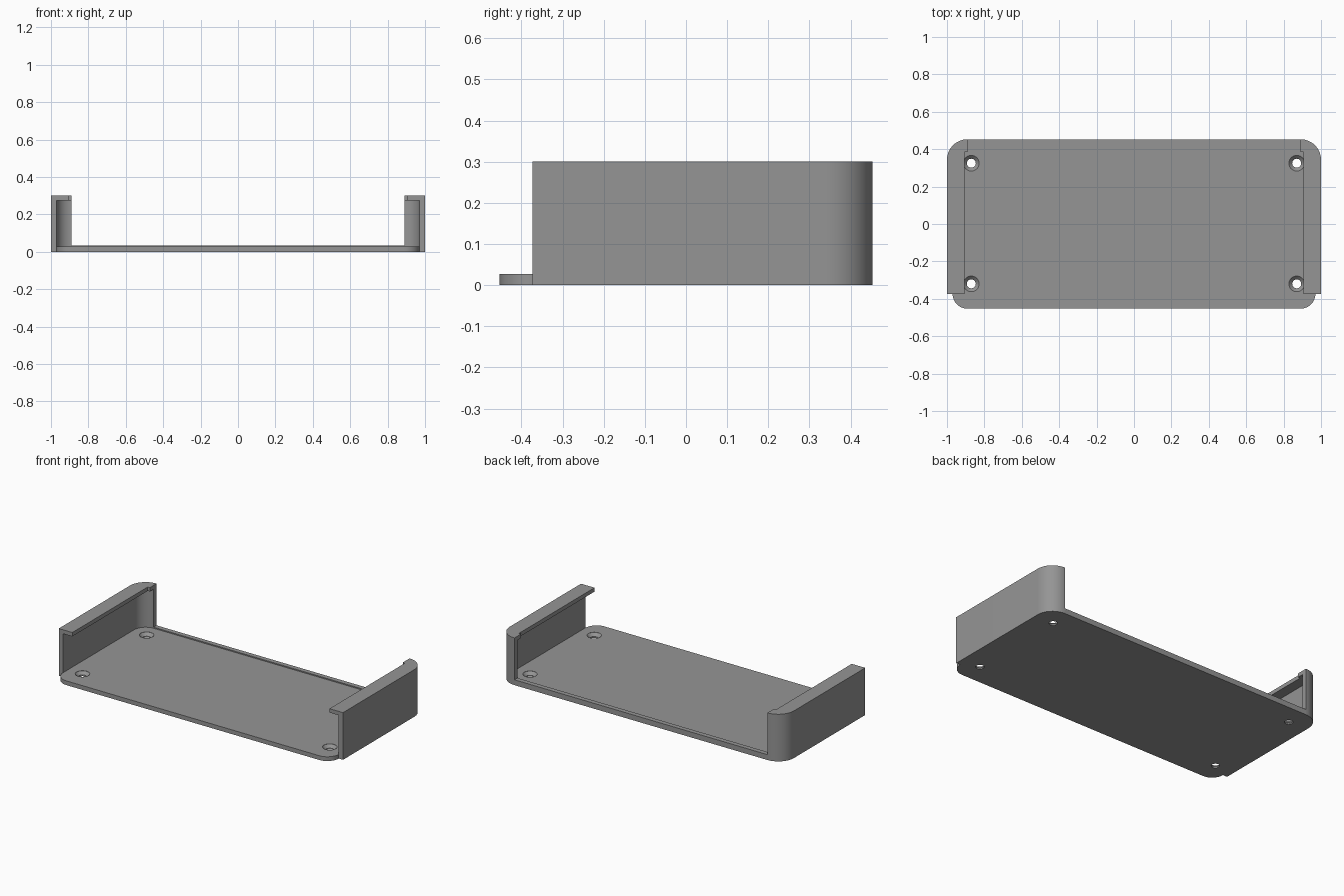
import bpy, bmesh, math

if "Cube" in bpy.data.objects:
    bpy.data.objects.remove(bpy.data.objects["Cube"])

grey = bpy.data.materials.new("mid grey")
grey.diffuse_color = (0.30, 0.30, 0.30, 1)
grey.use_nodes = True
grey.node_tree.nodes["Principled BSDF"].inputs["Base Color"].default_value = grey.diffuse_color

# Main sizes
CX, BACK, FRONT = 0.89, 0.343, -0.373   # corner arc centres
R_OUT, R_IN = 0.11, 0.08                # outer and inner corner radius
FLOOR, TOP, LIP = 0.027, 0.30, 0.275


def arc(cx, cy, r, a0, a1, n=14):
    """Points on an arc, angles in degrees."""
    return [(cx + r * math.cos(math.radians(a0 + (a1 - a0) * i / n)),
             cy + r * math.sin(math.radians(a0 + (a1 - a0) * i / n)))
            for i in range(n + 1)]


def finish(name, bm):
    bmesh.ops.recalc_face_normals(bm, faces=bm.faces)
    mesh = bpy.data.meshes.new(name)
    bm.to_mesh(mesh)
    bm.free()
    mesh.materials.append(grey)
    ob = bpy.data.objects.new(name, mesh)
    bpy.context.collection.objects.link(ob)
    return ob


def smooth(ob):
    bpy.ops.object.select_all(action='DESELECT')
    ob.select_set(True)
    bpy.context.view_layer.objects.active = ob
    bpy.ops.object.shade_smooth_by_angle(angle=math.radians(30))


def prism(name, outline, z0, z1):
    """Upright prism from a flat outline."""
    bm = bmesh.new()
    face = bm.faces.new([bm.verts.new((x, y, z0)) for x, y in outline])
    res = bmesh.ops.extrude_face_region(bm, geom=[face])
    verts = [v for v in res["geom"] if isinstance(v, bmesh.types.BMVert)]
    bmesh.ops.translate(bm, verts=verts, vec=(0, 0, z1 - z0))
    return finish(name, bm)


# Floor plate with four rounded corners
floor = prism("floor_plate",
              arc(CX, BACK, R_IN, 0, 90) + arc(-CX, BACK, R_IN, 90, 180)
              + arc(-CX, FRONT, R_IN, 180, 270) + arc(CX, FRONT, R_IN, 270, 360),
              0, FLOOR)

# Countersunk screw holes
bm = bmesh.new()
SEG = 32
for hx in (-0.87, 0.87):
    for hy in (-0.32, 0.325):
        rings = []
        for r, z in ((0.024, -0.02), (0.024, 0.008), (0.042, 0.026), (0.042, 0.05)):
            rings.append([bm.verts.new((hx + r * math.cos(2 * math.pi * i / SEG),
                                        hy + r * math.sin(2 * math.pi * i / SEG), z))
                          for i in range(SEG)])
        for low, high in zip(rings, rings[1:]):
            for i in range(SEG):
                j = (i + 1) % SEG
                bm.faces.new((low[i], low[j], high[j], high[i]))
        bm.faces.new(rings[0])
        bm.faces.new(rings[-1])
cutter = finish("hole_cutter", bm)
cutter.hide_render = True
mod = floor.modifiers.new("holes", 'BOOLEAN')
mod.operation = 'DIFFERENCE'
mod.solver = 'EXACT'
mod.object = cutter
bpy.context.view_layer.objects.active = floor
bpy.ops.object.modifier_apply(modifier=mod.name)
bpy.data.objects.remove(cutter)
smooth(floor)

# Raised strip along the back edge
prism("back_ridge", [(-CX, BACK + R_IN), (CX, BACK + R_IN),
                     (CX, BACK + R_OUT), (-CX, BACK + R_OUT)], 0, 0.034)

# Side walls wrapping the back corners, each with a top lip
inner = arc(CX, BACK, R_IN, 90, 0) + [(CX + R_IN, FRONT)]
wall = [(CX + R_OUT, FRONT)] + arc(CX, BACK, R_OUT, 0, 90) + inner
lip = inner + [(0.905, FRONT), (0.905, 0.385), (CX, 0.385)]
for side, s in (("right", 1), ("left", -1)):
    smooth(prism(side + "_wall", [(s * x, y) for x, y in wall], 0, TOP))
    smooth(prism(side + "_lip", [(s * x, y) for x, y in lip], LIP, TOP))
